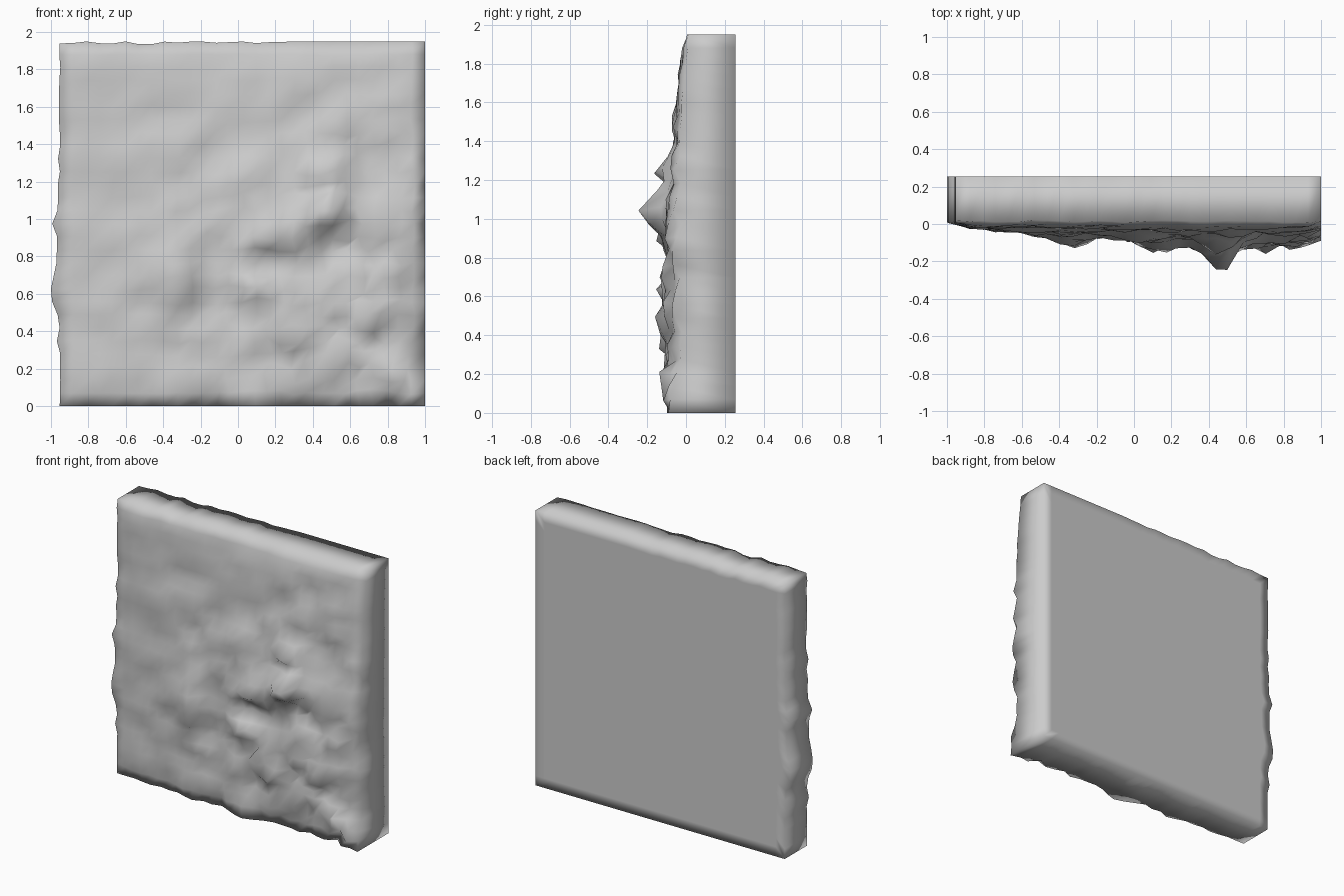
import bpy, bmesh
from math import exp
from random import Random
from mathutils import Vector, noise

if "Cube" in bpy.data.objects:
    bpy.data.objects.remove(bpy.data.objects["Cube"])

N = 28                      # cells along each side of the rough face
LEFT, RIGHT, TOP, BACK = -0.95, 1.0, 1.95, 0.255
rng = Random(4)

# Rock bumps: x, z, radius x, radius z, outward height
BUMPS = [
    (0.47, 1.04, 0.13, 0.11, 0.17), (0.20, 0.93, 0.13, 0.09, 0.05),
    (-0.34, 0.72, 0.09, 0.17, 0.08), (-0.52, 0.90, 0.06, 0.13, 0.03),
    (0.70, 0.92, 0.08, 0.10, 0.04), (0.08, 0.62, 0.10, 0.09, 0.05),
    (0.43, 1.25, 0.14, 0.06, 0.07), (0.28, 0.36, 0.13, 0.08, 0.03),
    (0.70, 0.52, 0.10, 0.09, 0.04), (0.86, 0.17, 0.10, 0.09, 0.04),
    (0.05, 1.22, 0.12, 0.10, 0.03), (0.50, 1.50, 0.12, 0.06, 0.03),
    (0.52, 0.87, 0.12, 0.05, -0.04), (-0.18, 0.52, 0.10, 0.10, -0.03),
    (0.15, 0.76, 0.14, 0.05, -0.02), (-0.18, 1.40, 0.09, 0.12, -0.02),
]


def front_point(x, z):
    """Point on the rough face: gentle swell, bumps, noise and sideways crumple."""
    u = (x - LEFT) / (RIGHT - LEFT)
    v = z / TOP
    swell = 0.01 + 0.075 * min(1, 1.5 * u + 0.1) * min(1, 2.0 * (1 - v))
    rough = 0.010 + 0.050 * min(1, 1.4 * u) * min(1, 1.8 * (1 - v))
    y = -swell
    for bx, bz, rx, rz, h in BUMPS:
        y -= h * exp(-((x - bx) / rx) ** 2 - ((z - bz) / rz) ** 2)
    n = noise.noise_vector(Vector((x * 5.3, z * 7.3, 8.3)))
    n += 0.45 * Vector([rng.uniform(-1, 1) for _ in range(3)])
    y += rough * n.y
    rim = min(x - LEFT, RIGHT - x, z, TOP - z)
    y += 0.025 * exp(-rim / 0.04)          # soft rounding towards the rim
    slide = 0.7 * rough * min(1, rim / 0.12)
    return Vector((x + slide * n.x, max(-0.255, y), z + slide * n.z))


bm = bmesh.new()

# Rough front face
grid = []
for j in range(N + 1):
    row = []
    for i in range(N + 1):
        z = TOP * j / N
        p = front_point(LEFT + (RIGHT - LEFT) * i / N, z)
        if i == 0:               # wavy left edge
            p.x -= 0.02 * rng.random()
            p.x -= 0.045 * exp(-((z - 0.61) / 0.09) ** 2)
            p.x -= 0.03 * exp(-((z - 0.97) / 0.06) ** 2)
            p.x = -1.0 if j == 9 else max(p.x, -1.0)
        if j == N and p.x < 0.3:   # wavy top edge
            p.z -= 0.05 * abs(noise.noise(Vector((p.x * 5, 0, 4)))) * (1 - max(0, p.x) / 0.3)
        row.append(bm.verts.new(p))
    grid.append(row)
for j in range(N):
    for i in range(N):
        bm.faces.new((grid[j][i], grid[j][i + 1], grid[j + 1][i + 1], grid[j + 1][i]))

# Sides run from the rim straight to the flat back
rim = (grid[0][:-1] + [r[-1] for r in grid[:-1]]
       + grid[-1][:0:-1] + [r[0] for r in grid[:0:-1]])
back = [bm.verts.new((v.co.x, BACK, v.co.z)) for v in rim]
for k in range(len(rim)):
    m = (k + 1) % len(rim)
    bm.faces.new((rim[m], rim[k], back[k], back[m]))

# Back panel with a border ring, so the edge shading blends over one cell
inner = [bm.verts.new((0.025 + (v.co.x - 0.025) * 0.93, BACK,
                       0.975 + (v.co.z - 0.975) * 0.93)) for v in back]
for k in range(len(back)):
    m = (k + 1) % len(back)
    bm.faces.new((back[m], back[k], inner[k], inner[m]))
bm.faces.new(inner[::-1])
bmesh.ops.recalc_face_normals(bm, faces=bm.faces)
for f in bm.faces:
    f.smooth = True

mesh = bpy.data.meshes.new("rock_wall")
bm.to_mesh(mesh)
bm.free()
wall = bpy.data.objects.new("rock_wall", mesh)
bpy.context.collection.objects.link(wall)
